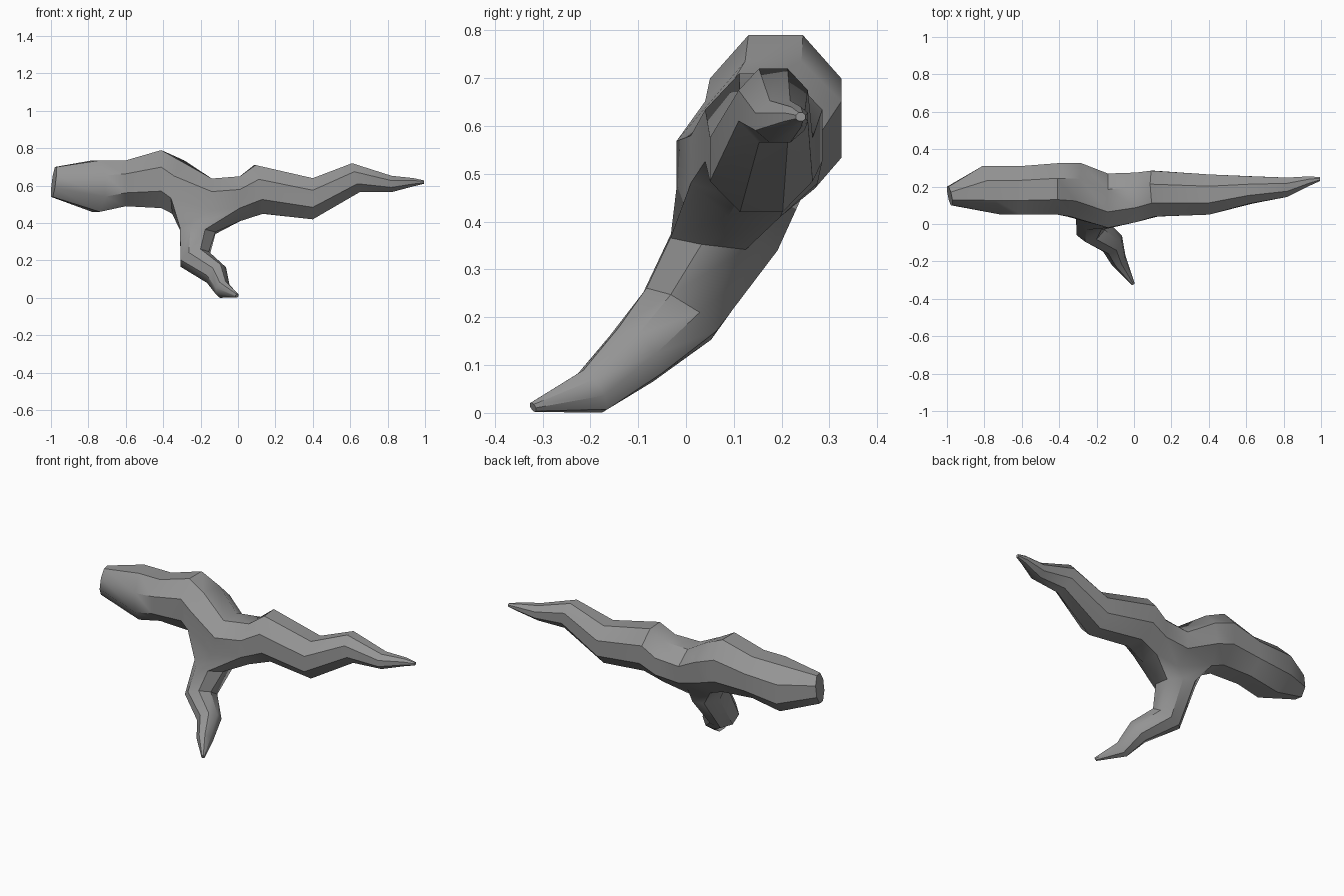
import bpy, bmesh, math
from mathutils import Vector

old = bpy.data.objects.get("Cube")
if old:
    bpy.data.objects.remove(old, do_unlink=True)

SIDES = 8
ANGLES = [math.radians(22.5 + 45 * i) for i in range(SIDES)]
FLAT = math.cos(math.radians(22.5))  # widest reach of the octagon

bark = bpy.data.materials.new("grey bark")
bark.use_nodes = True
bark.diffuse_color = (0.3, 0.3, 0.3, 1)
bark.node_tree.nodes["Principled BSDF"].inputs["Base Color"].default_value = (0.3, 0.3, 0.3, 1)

bm = bmesh.new()


def ring(centre, u, v):
    """Octagon around centre, spanned by the half-extents u and v."""
    return [bm.verts.new(centre + (u * math.cos(a) + v * math.sin(a)) / FLAT) for a in ANGLES]


def skin(a, b, skip=()):
    """Quads between two rings."""
    for i in range(SIDES):
        if i not in skip:
            j = (i + 1) % SIDES
            bm.faces.new((a[i], a[j], b[j], b[i]))


# Main stem: x, y range, z range, lean of the ring along x per half-extent (y, z)
stem = [
    (-0.985, 0.10, 0.20, 0.54, 0.70, -0.01, 0.01),
    (-0.76, 0.05, 0.31, 0.46, 0.735, -0.05, 0.0),
    (-0.60, 0.05, 0.31, 0.49, 0.735, 0.0, 0.0),
    (-0.41, 0.05, 0.325, 0.48, 0.79, 0.0, 0.0),
    (-0.32, 0.04, 0.325, 0.45, 0.735, 0.03, 0.02),
    (-0.14, -0.02, 0.27, 0.40, 0.638, 0.0, 0.0),
    (0.01, 0.01, 0.275, 0.41, 0.65, 0.0, 0.0),
    (0.11, 0.04, 0.285, 0.45, 0.71, -0.01, -0.02),
    (0.40, 0.05, 0.265, 0.42, 0.64, 0.0, 0.0),
    (0.63, 0.11, 0.255, 0.565, 0.72, 0.0, -0.02),
    (0.82, 0.145, 0.248, 0.565, 0.653, 0.0, 0.0),
    (0.94, 0.205, 0.255, 0.597, 0.64, 0.0, 0.0),
    (0.995, 0.23, 0.25, 0.61, 0.628, 0.0, 0.0),
]
rings = []
for x, y0, y1, z0, z1, ly, lz in stem:
    rings.append(ring(Vector((x, (y0 + y1) / 2, (z0 + z1) / 2)),
                      Vector((ly, (y1 - y0) / 2, 0)), Vector((lz, 0, (z1 - z0) / 2))))

# Leave a two by two opening in the lower front for the fork
FORK = 5
for k in range(len(rings) - 1):
    skin(rings[k], rings[k + 1], (4, 5) if k in (FORK - 1, FORK) else ())
bm.faces.new(rings[0])
bm.faces.new(rings[-1])

# Side limb: centre, back-to-front half-extent (y, z), half-width
limb = [
    ((-0.215, 0.08, 0.357), (-0.112, 0.013), 0.095),
    ((-0.232, -0.015, 0.207), (-0.073, 0.045), 0.08),
    ((-0.115, -0.105, 0.122), (-0.045, 0.048), 0.06),
    ((-0.082, -0.195, 0.045), (-0.025, 0.041), 0.04),
    ((-0.005, -0.32, 0.012), (-0.005, 0.009), 0.009),
]
centres = [Vector(p[0]) for p in limb]
path = []
for k, (c, f, w) in enumerate(limb):
    along = centres[min(k + 1, len(limb) - 1)] - centres[max(k - 1, 0)]
    u = Vector((0, *f))
    path.append(ring(centres[k], u, along.cross(u).normalized() * w))
for a, b in zip(path, path[1:]):
    skin(a, b)
bm.faces.new(path[-1])

# Join the limb to the opening with the closest matching order
a, b, c = rings[FORK - 1:FORK + 2]
mouth = [a[4], a[5], a[6], b[6], c[6], c[5], c[4], b[4]]
orders = [[path[0][(s + d * i) % SIDES] for i in range(SIDES)] for s in range(SIDES) for d in (1, -1)]
best = min(orders, key=lambda o: sum((p.co - q.co).length_squared for p, q in zip(mouth, o)))
skin(mouth, best)

bmesh.ops.recalc_face_normals(bm, faces=bm.faces)
mesh = bpy.data.meshes.new("branch")
bm.to_mesh(mesh)
bm.free()
mesh.materials.append(bark)
branch = bpy.data.objects.new("branch", mesh)
bpy.context.collection.objects.link(branch)

# Soft bark with crisp ridges
bpy.ops.object.select_all(action="DESELECT")
branch.select_set(True)
bpy.context.view_layer.objects.active = branch
bpy.ops.object.shade_smooth_by_angle(angle=math.radians(40))
